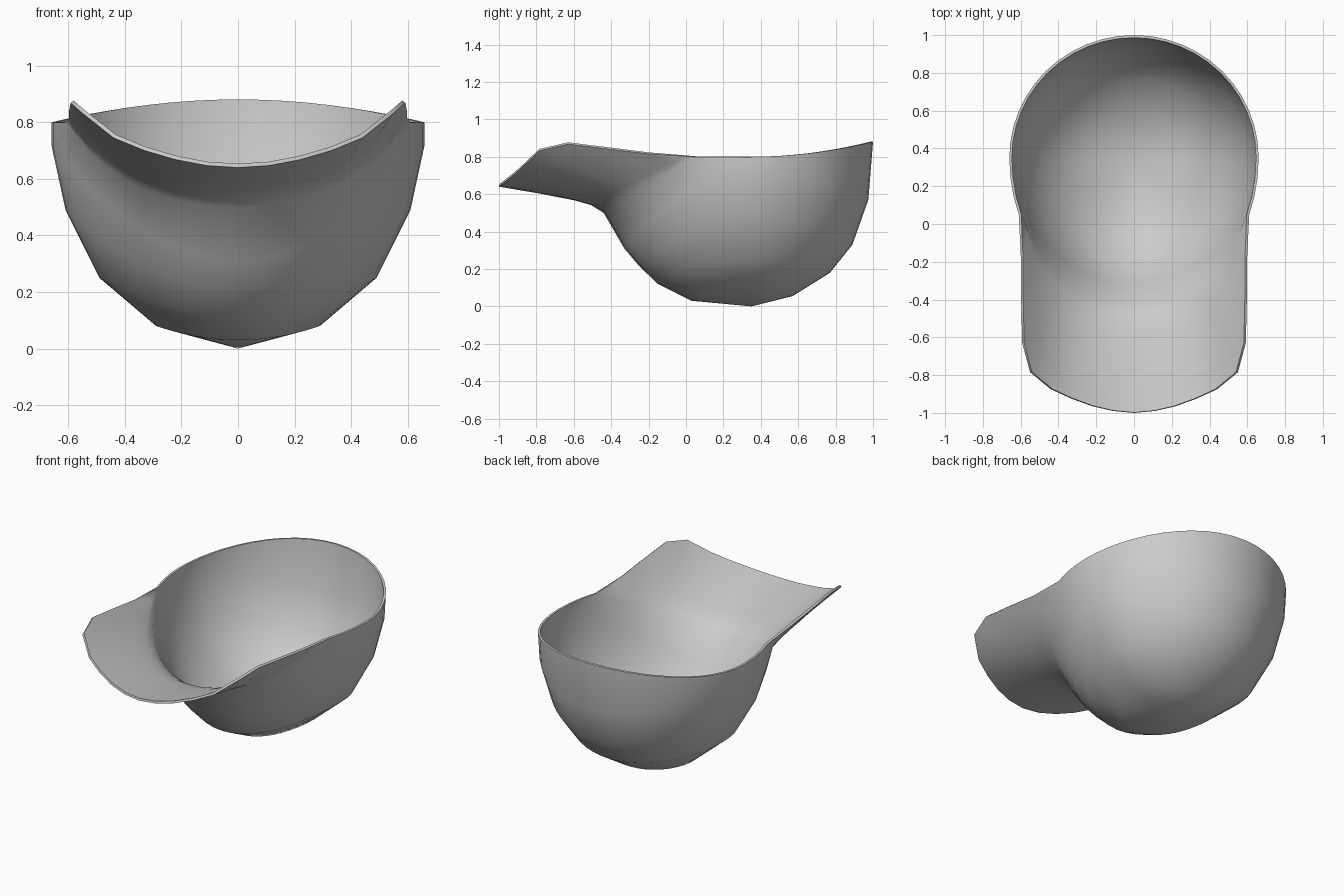
import bpy, bmesh
from math import sin, cos, radians

if "Cube" in bpy.data.objects:
    bpy.data.objects.remove(bpy.data.objects["Cube"])

N, CY = 48, 0.35          # columns around the crown, crown centre in y
# crown profiles from apex to rim: (radius, height)
FRONT = [(.32, .03), (.50, .12), (.60, .215), (.68, .31), (.79, .50)]
SIDE = [(.29, .08), (.49, .25), (.61, .49), (.66, .72), (.66, .80)]
BACK = [(.22, .055), (.42, .18), (.54, .33), (.625, .57), (.65, .88)]
# outer edge of the brim, from the centre of the front to the side
EDGE = [(0, -1, .64), (.11, -.99, .647), (.22, -.965, .668), (.33, -.925, .70),
        (.44, -.875, .745), (.55, -.785, .832), (.592, -.63, .868),
        (.597, -.42, .842), (.598, -.2, .815)]
ROWS = [.12, .28, .6, .85, 1]


def crown_point(i, k):
    a = (i + N // 2) % N - N // 2
    deg = abs(a) * 360 / N
    phi = radians(a * 360 / N)
    c = cos(phi)
    end = FRONT[k] if c > 0 else BACK[k]
    w = c * c
    if k == len(FRONT) - 1 and c > 0:      # rim dips where the brim joins
        w = max(0, 1 - (deg / 65) ** 2)
    return (SIDE[k][0] * sin(phi), CY - end[0] * c,
            SIDE[k][1] + (end[1] - SIDE[k][1]) * w)


bm = bmesh.new()

# crown
apex = bm.verts.new((0, CY, 0))
rings = [[bm.verts.new(crown_point(i, k)) for i in range(N)] for k in range(5)]
for i in range(N):
    j = (i + 1) % N
    bm.faces.new((apex, rings[0][j], rings[0][i]))
    for lo, hi in zip(rings, rings[1:]):
        bm.faces.new((lo[i], lo[j], hi[j], hi[i]))

# brim, growing out of the front of the rim and fading out at both sides
columns = []
for i in range(-9, 10):
    root = rings[-1][i % N]
    if abs(i) == 9:
        columns.append([root] * (len(ROWS) + 1))
        continue
    x, y, z = EDGE[abs(i)]
    x = x if i >= 0 else -x
    col = [root]
    for f in ROWS:
        p = root.co.lerp((x, y, z), f)
        p.z += .028 * sin(3.14159 * f ** .5) * (1 - abs(i) / 9)
        col.append(bm.verts.new(p))
    columns.append(col)
for a, b in zip(columns, columns[1:]):
    for r in range(len(ROWS)):
        quad = list(dict.fromkeys((a[r], b[r], b[r + 1], a[r + 1])))
        bm.faces.new(quad)

bmesh.ops.recalc_face_normals(bm, faces=bm.faces[:])
bm.faces.ensure_lookup_table()
if bm.faces[0].normal.z > 0:               # outside of the crown faces down
    bmesh.ops.reverse_faces(bm, faces=bm.faces[:])

mesh = bpy.data.meshes.new("cap")
bm.to_mesh(mesh)
bm.free()
cap = bpy.data.objects.new("cap", mesh)
bpy.context.collection.objects.link(cap)
for p in mesh.polygons:
    p.use_smooth = True

# cloth thickness, towards the inside
shell = cap.modifiers.new("thickness", 'SOLIDIFY')
shell.thickness = .014
shell.offset = -1
bpy.context.view_layer.objects.active = cap
cap.select_set(True)
bpy.ops.object.modifier_apply(modifier="thickness")
bpy.ops.object.shade_smooth_by_angle(angle=radians(50))
